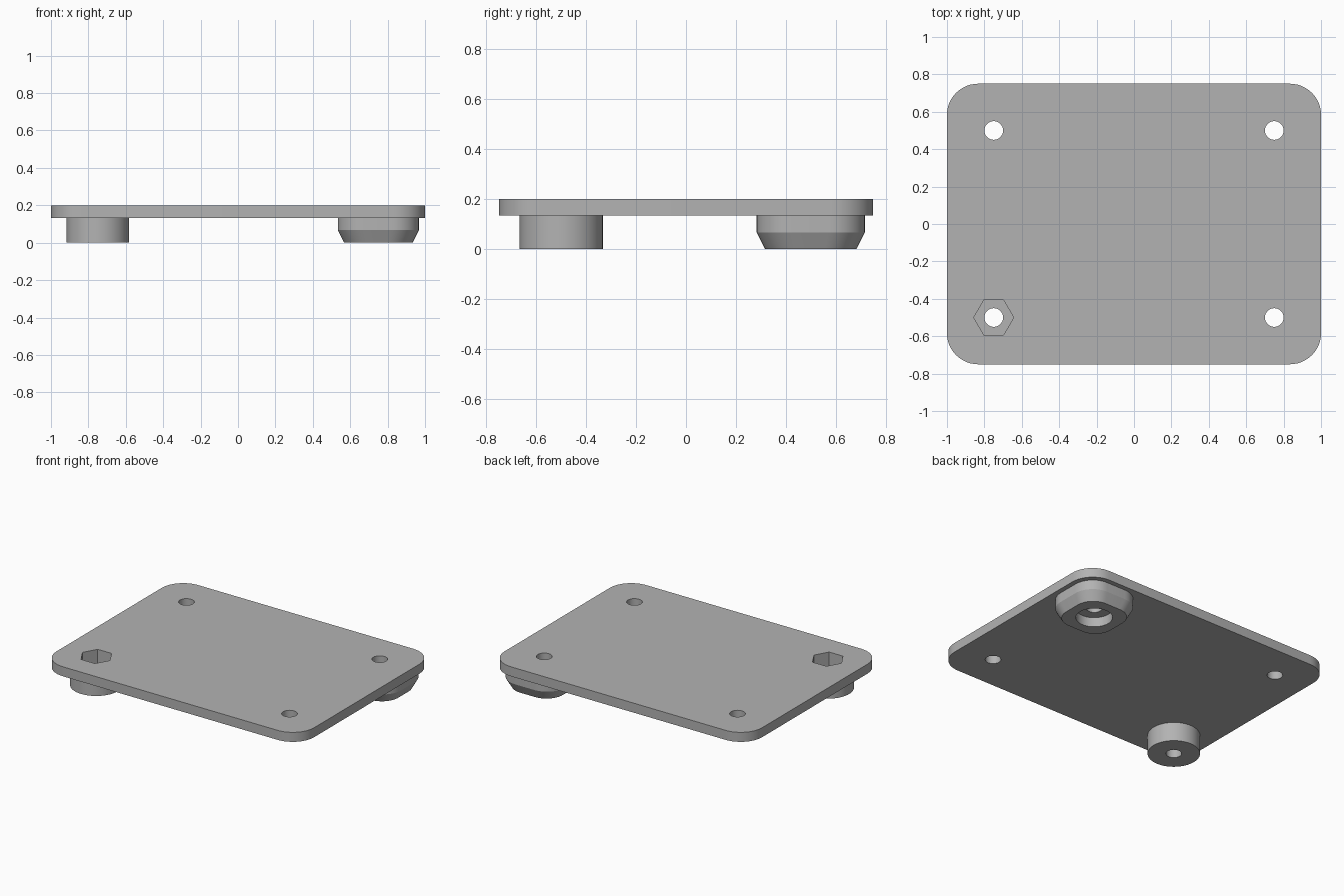
import bpy
import bmesh
from math import pi, cos, sin, radians

old = bpy.data.objects.get("Cube")
if old:
    bpy.data.objects.remove(old, do_unlink=True)

UNIT = 1 / 30                      # model was laid out on a 60 x 45 grid
PLATE_Z, TOP_Z = 4 * UNIT, 6 * UNIT
HOLE_X, HOLE_Y = 0.75, 0.5

grey = bpy.data.materials.new("plain grey")
grey.use_nodes = True
grey.diffuse_color = (0.45, 0.45, 0.45, 1)
grey.node_tree.nodes["Principled BSDF"].inputs["Base Color"].default_value = (0.45, 0.45, 0.45, 1)


def rounded_rect(hx, hy, r, steps=12):
    """Outline of a rectangle with round corners, counter-clockwise."""
    points = []
    for i, (sx, sy) in enumerate(((1, 1), (-1, 1), (-1, -1), (1, -1))):
        for k in range(steps + 1):
            a = (i + k / steps) * pi / 2
            points.append((sx * (hx - r) + r * cos(a), sy * (hy - r) + r * sin(a)))
    return points


def polygon(r, sides):
    return [(r * cos(2 * pi * k / sides), r * sin(2 * pi * k / sides)) for k in range(sides)]


def loft(name, sections, x=0, y=0):
    """Solid through a stack of (z, outline) sections."""
    bm = bmesh.new()
    rings = [[bm.verts.new((px + x, py + y, z)) for px, py in outline] for z, outline in sections]
    for low, high in zip(rings, rings[1:]):
        for i in range(len(low)):
            j = (i + 1) % len(low)
            bm.faces.new((low[i], low[j], high[j], high[i]))
    bm.faces.new(rings[0][::-1])
    bm.faces.new(rings[-1])
    mesh = bpy.data.meshes.new(name)
    bm.to_mesh(mesh)
    bm.free()
    mesh.materials.append(grey)
    obj = bpy.data.objects.new(name, mesh)
    bpy.context.collection.objects.link(obj)
    return obj


def prism(name, outline, z0, z1, x=0, y=0):
    return loft(name, [(z0, outline), (z1, outline)], x, y)


def boolean(obj, other, operation):
    mod = obj.modifiers.new(other.name, "BOOLEAN")
    mod.operation, mod.solver, mod.object = operation, "EXACT", other
    other.hide_render = True
    other.hide_set(True)


# Mounting plate
plate = prism("mounting_plate", rounded_rect(1, 0.75, 5 * UNIT), PLATE_Z, TOP_Z)

# Round boss under the front right corner, tapered foot under the back left corner
round_boss = prism("round_boss", polygon(5 * UNIT, 64), 0, PLATE_Z + 0.02, -HOLE_X, -HOLE_Y)
wide, narrow = 6.5 * UNIT, 5.5 * UNIT
foot_side = rounded_rect(wide, wide, 0.143)
foot = loft("tapered_foot", [(0, rounded_rect(narrow, narrow, 0.125)), (2 * UNIT, foot_side),
                             (PLATE_Z + 0.02, foot_side)], HOLE_X, HOLE_Y)
for part in (round_boss, foot):
    boolean(plate, part, "UNION")

# Screw holes, nut pocket from above, screw head recess from below
for sx in (-1, 1):
    for sy in (-1, 1):
        boolean(plate, prism("screw_hole_cutter", polygon(0.05, 32), -0.1, 0.3,
                             sx * HOLE_X, sy * HOLE_Y), "DIFFERENCE")
boolean(plate, prism("nut_pocket_cutter", polygon(3.2 * UNIT, 6), 2 * UNIT, 0.3,
                     -HOLE_X, -HOLE_Y), "DIFFERENCE")
boolean(plate, prism("head_recess_cutter", polygon(3.5 * UNIT, 48), -0.1, 2 * UNIT,
                     HOLE_X, HOLE_Y), "DIFFERENCE")

# Bake the cuts, drop the cutters and shade the round walls smooth
depsgraph = bpy.context.evaluated_depsgraph_get()
solid = bpy.data.meshes.new_from_object(plate.evaluated_get(depsgraph))
helpers = [m.object for m in plate.modifiers]
plate.modifiers.clear()
plate.data = solid
for helper in helpers:
    bpy.data.objects.remove(helper, do_unlink=True)
bpy.ops.object.select_all(action="DESELECT")
plate.select_set(True)
bpy.context.view_layer.objects.active = plate
bpy.ops.object.shade_smooth_by_angle(angle=radians(25))
